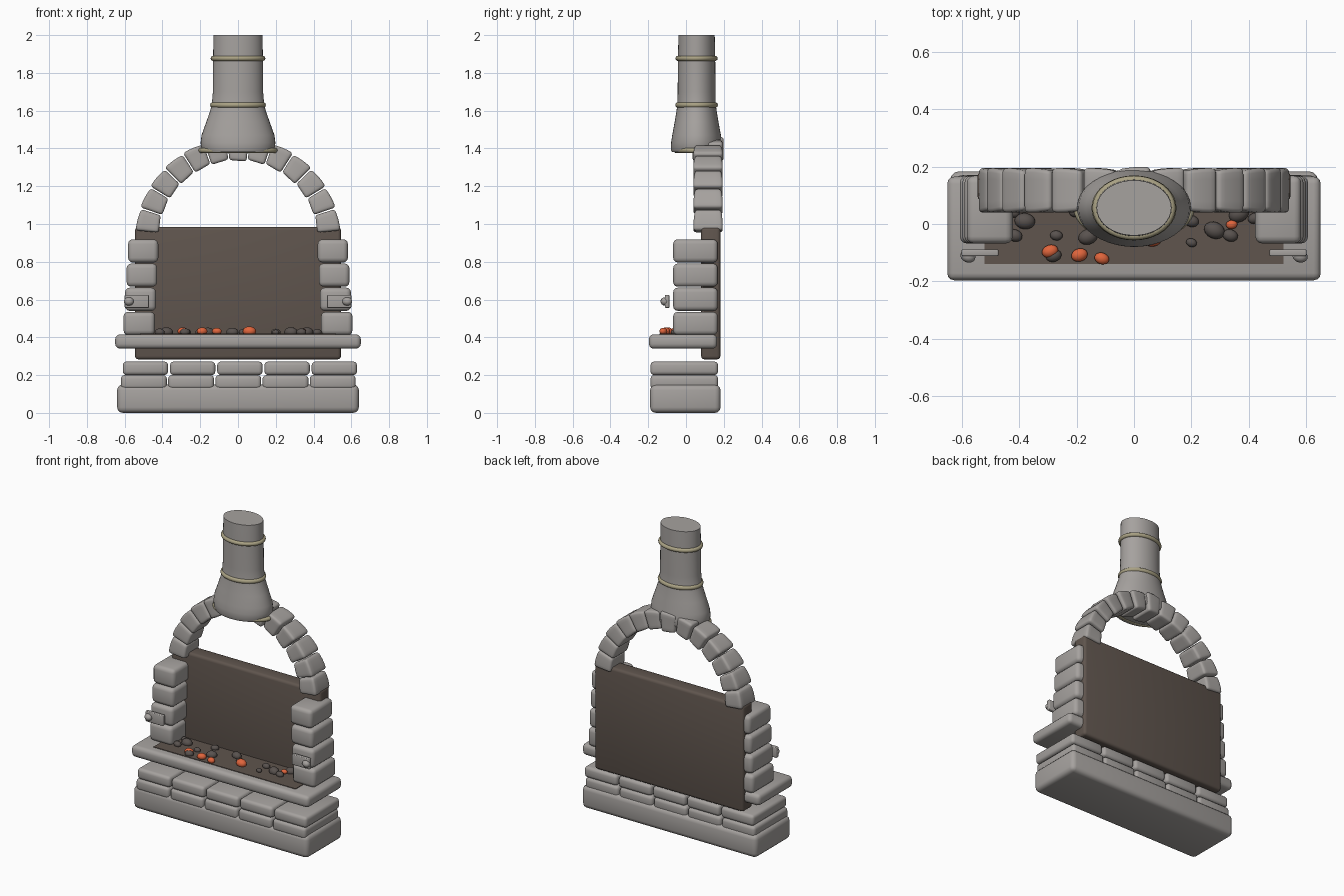
import bpy, bmesh, math, random
from mathutils import Matrix, Vector

random.seed(4)
cube = bpy.data.objects.get("Cube")
if cube:
    bpy.data.objects.remove(cube, do_unlink=True)


def material(name, rgb):
    m = bpy.data.materials.new(name)
    m.use_nodes = True
    m.diffuse_color = (*rgb, 1)
    bsdf = next(n for n in m.node_tree.nodes if n.type == 'BSDF_PRINCIPLED')
    bsdf.inputs["Base Color"].default_value = (*rgb, 1)
    bsdf.inputs["Roughness"].default_value = 0.8
    return m


STONE = material("grey stone", (0.38, 0.36, 0.345))
SOOT = material("sooty brown", (0.115, 0.09, 0.075))
COAL = material("dark coal", (0.1, 0.085, 0.078))
EMBER = material("glowing ember", (0.75, 0.13, 0.045))
BRASS = material("dull brass", (0.4, 0.36, 0.23))


def finish(bm, name, mat, angle=50):
    bmesh.ops.recalc_face_normals(bm, faces=bm.faces)
    mesh = bpy.data.meshes.new(name)
    bm.to_mesh(mesh)
    bm.free()
    mesh.materials.append(mat)
    ob = bpy.data.objects.new(name, mesh)
    bpy.context.scene.collection.objects.link(ob)
    bpy.ops.object.select_all(action='DESELECT')
    ob.select_set(True)
    bpy.context.view_layer.objects.active = ob
    bpy.ops.object.shade_smooth_by_angle(angle=math.radians(angle))
    return ob


def block(name, lo, hi, mat=STONE, bevel=0.02, warp=None, cuts=0):
    """Rounded box between two corners, optionally warped point by point."""
    lo, hi = Vector(lo), Vector(hi)
    bm = bmesh.new()
    bmesh.ops.create_cube(bm, size=1)
    for v in bm.verts:
        v.co = (lo + hi) / 2 + Vector(a * b for a, b in zip(v.co, hi - lo))
    if cuts:
        bmesh.ops.subdivide_edges(bm, edges=bm.edges[:], cuts=cuts, use_grid_fill=True)
    if bevel:
        edges = [e for e in bm.edges if e.calc_face_angle(0) > 1]
        bmesh.ops.bevel(bm, geom=edges, offset=bevel, segments=3, profile=0.5,
                        affect='EDGES', clamp_overlap=True)
    if warp:
        for v in bm.verts:
            v.co = warp(v.co)
    return finish(bm, name, mat)


def oval_loft(name, profile, mat, y, sides=40):
    """Stack of ovals (z, x radius, y radius), capped at both ends."""
    bm = bmesh.new()
    rings = []
    for z, rx, ry in profile:
        rings.append([bm.verts.new((rx * math.cos(a), y + ry * math.sin(a), z))
                      for a in (2 * math.pi * i / sides for i in range(sides))])
    for a, b in zip(rings, rings[1:]):
        for i in range(sides):
            j = (i + 1) % sides
            bm.faces.new((a[i], a[j], b[j], b[i]))
    bm.faces.new(rings[0])
    bm.faces.new(rings[-1])
    return finish(bm, name, mat)


def oval_band(name, z, rx, ry, y, thick, mat=BRASS, sides=40, tube=10):
    """Round-section band following an oval."""
    bm = bmesh.new()
    rings = []
    for i in range(sides):
        a = 2 * math.pi * i / sides
        ring = []
        for k in range(tube):
            t = 2 * math.pi * k / tube
            d = thick * math.cos(t)
            ring.append(bm.verts.new(((rx + d) * math.cos(a), y + (ry + d) * math.sin(a),
                                      z + thick * math.sin(t))))
        rings.append(ring)
    for i in range(sides):
        a, b = rings[i], rings[(i + 1) % sides]
        for k in range(tube):
            n = (k + 1) % tube
            bm.faces.new((a[k], b[k], b[n], a[n]))
    return finish(bm, name, mat)


def pebble(name, centre, radii, mat):
    bm = bmesh.new()
    bmesh.ops.create_uvsphere(bm, u_segments=16, v_segments=10, radius=1)
    turn = Matrix.Rotation(random.uniform(-0.5, 0.5), 4, 'Z')
    bm.transform(Matrix.Translation(centre) @ turn @ Matrix.Diagonal((*radii, 1)))
    return finish(bm, name, mat)


# Plinth, two brick courses and hearth slab
block("plinth", (-0.64, -0.19, 0), (0.64, 0.183, 0.15), bevel=0.03)
for i in range(5):
    x = -0.62 + i * 0.25
    block(f"lower_brick_{i + 1}", (x, -0.188, 0.125), (x + 0.243, 0.17, 0.2))
    block(f"upper_brick_{i + 1}", (x + 0.01, -0.188, 0.2), (x + 0.25, 0.17, 0.272))
block("hearth_slab", (-0.65, -0.196, 0.34), (0.65, 0.165, 0.416), bevel=0.025)
block("ash_bed", (-0.52, -0.14, 0.412), (0.52, 0.1, 0.42), SOOT, bevel=0)

# Fire back panel
block("fire_back", (-0.545, 0.08, 0.283), (0.545, 0.182, 0.985), SOOT, bevel=0.018)

# Side pillars and side brackets
for side, s in (("left", 1), ("right", -1)):
    def mirrored(a, b):
        return sorted((s * a, s * b))

    for row in range(4):
        inner, outer = 0.44 - row * 0.006, 0.606 - row * 0.008
        z = 0.412 + row * 0.128
        x0, x1 = mirrored(inner, outer)
        block(f"{side}_pillar_stone_{row + 1}", (x0, -0.068, z), (x1, 0.168, z + 0.123), bevel=0.025)
    x0, x1 = mirrored(0.472, 0.6)
    block(f"{side}_bracket_plate", (x0, -0.112, 0.556), (x1, -0.088, 0.625), bevel=0.005)
    pebble(f"{side}_bracket_knob", (s * 0.578, -0.112, 0.59), (0.027, 0.022, 0.022), STONE)

# Arch of wedge stones, flared toward the lower end of each
STONES, START = 13, math.radians(5)
STEP = (math.pi - 2 * START) / STONES
for i in range(STONES):
    mid = START + (i + 0.5) * STEP
    flip = -1 if mid > math.pi / 2 else 1
    key = 1.06 if i == STONES // 2 else 1.0

    def wedge(p):
        t = p.x / 0.055
        girth = key * (1.03 - 0.06 * flip * t - 0.05 * t * t)
        angle = mid + t * STEP * 0.47
        r = 0.483 + p.z * girth
        return Vector((r * math.cos(angle), 0.117 + p.y * girth, 0.915 + r * math.sin(angle)))

    block(f"arch_stone_{i + 1}", (-0.055, -0.074, -0.058), (0.055, 0.074, 0.058),
          bevel=0.014, warp=wedge, cuts=3)

# Hood, chimney and bands
FLUE_Y = 0.056
oval_loft("hood_and_chimney", [
    (1.38, 0.185, 0.13), (1.395, 0.193, 0.136), (1.43, 0.198, 0.135), (1.47, 0.193, 0.129),
    (1.54, 0.168, 0.116), (1.6, 0.147, 0.106), (1.64, 0.138, 0.101), (1.7, 0.133, 0.1),
    (1.85, 0.132, 0.099), (2.0, 0.13, 0.096)], STONE, FLUE_Y)
oval_band("lower_band", 1.63, 0.133, 0.098, FLUE_Y, 0.015)
oval_band("upper_band", 1.877, 0.131, 0.098, FLUE_Y, 0.014)
oval_band("hood_rim", 1.39, 0.197, 0.108, FLUE_Y, 0.014)

# Coals and embers: x, y, radius
coals = [(-0.38, 0.01, 0.036), (-0.415, -0.04, 0.027), (-0.42, 0.04, 0.022), (-0.27, -0.04, 0.022),
         (-0.2, 0.045, 0.026), (-0.16, -0.045, 0.034), (-0.28, -0.11, 0.028), (-0.03, 0.03, 0.033),
         (0.03, -0.02, 0.026), (0.2, 0.01, 0.026), (0.2, -0.065, 0.019), (0.28, -0.022, 0.037),
         (0.335, -0.04, 0.027), (0.365, 0.035, 0.036), (0.42, 0.02, 0.024)]
embers = [(-0.292, -0.095, 0.029), (-0.19, -0.108, 0.029), (-0.112, -0.12, 0.026),
          (0.06, -0.05, 0.036), (0.34, -0.002, 0.02)]
for label, group, mat, lift in (("coal", coals, COAL, 0.427), ("ember", embers, EMBER, 0.432)):
    for n, (x, y, r) in enumerate(group):
        pebble(f"{label}_{n + 1}", (x, y, lift), (r, r * 0.78, r * 0.72), mat)
